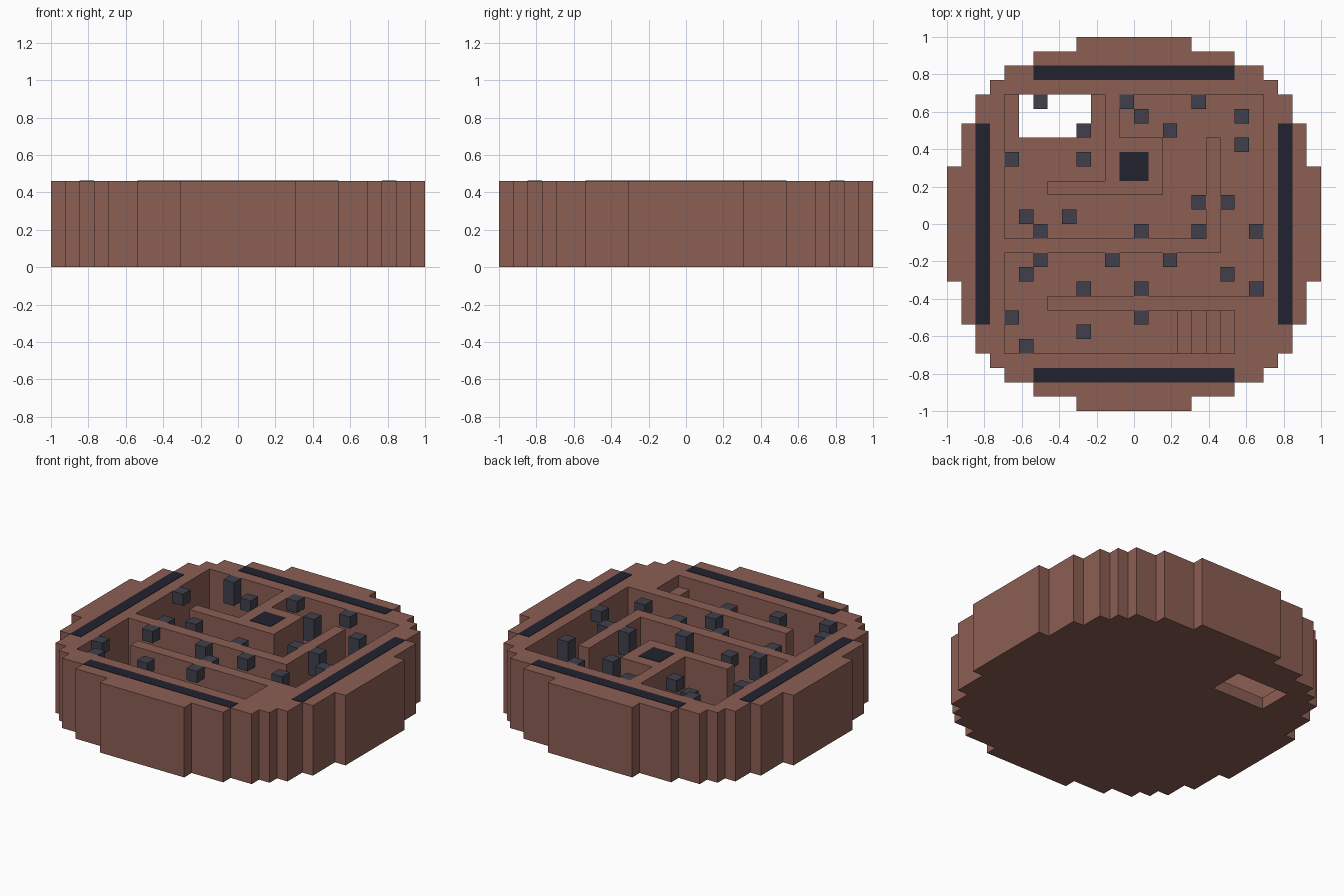
import bpy
import bmesh

UNIT = 2 / 26          # one block of the layout
FLOOR, TOP = 1, 6      # levels in blocks

default = bpy.data.objects.get("Cube")
if default:
    bpy.data.objects.remove(default, do_unlink=True)


def make_material(name, color):
    mat = bpy.data.materials.new(name)
    mat.use_nodes = True
    mat.diffuse_color = (*color, 1)
    bsdf = next(n for n in mat.node_tree.nodes if n.type == 'BSDF_PRINCIPLED')
    bsdf.inputs["Base Color"].default_value = (*color, 1)
    bsdf.inputs["Roughness"].default_value = 0.9
    return mat


clay = make_material("brown clay", (0.26, 0.112, 0.087))
slate = make_material("grey slate", (0.052, 0.051, 0.073))
ink = make_material("dark inlay", (0.0150, 0.0158, 0.027))


def prism(name, outline, bottom, top, mat):
    """Extrude a flat outline, given in blocks, between two levels."""
    bm = bmesh.new()
    base = bm.faces.new([bm.verts.new((x * UNIT, y * UNIT, bottom * UNIT))
                         for x, y in outline])
    ext = bmesh.ops.extrude_face_region(bm, geom=[base])
    moved = [v for v in ext["geom"] if isinstance(v, bmesh.types.BMVert)]
    bmesh.ops.translate(bm, verts=moved, vec=(0, 0, (top - bottom) * UNIT))
    bmesh.ops.recalc_face_normals(bm, faces=bm.faces)
    mesh = bpy.data.meshes.new(name)
    bm.to_mesh(mesh)
    bm.free()
    mesh.materials.append(mat)
    obj = bpy.data.objects.new(name, mesh)
    bpy.context.collection.objects.link(obj)
    return obj


def box(name, x0, y0, x1, y1, bottom, top, mat):
    return prism(name, [(x0, y0), (x1, y0), (x1, y1), (x0, y1)], bottom, top, mat)


def cut(target, cutter):
    cutter.hide_render = True
    mod = target.modifiers.new("cut", 'BOOLEAN')
    mod.operation = 'DIFFERENCE'
    mod.solver = 'EXACT'
    mod.object = cutter
    bpy.context.view_layer.objects.active = target
    bpy.ops.object.modifier_apply(modifier=mod.name)
    bpy.data.objects.remove(cutter, do_unlink=True)


# Stepped round body: one quarter of the outline turned four times
quarter = [(13, 4), (12, 4), (12, 7), (11, 7), (11, 9), (10, 9),
           (10, 10), (9, 10), (9, 11), (7, 11), (7, 12), (4, 12), (4, 13)]
outline = []
for turn in range(4):
    outline += quarter
    quarter = [(-y, x) for x, y in quarter]
body = prism("cave_body", outline, 0, TOP, clay)

# Winding passage sunk into the body
passage = [(-9, 9), (-9, -1), (5, -1), (5, 6), (6, 6), (6, -2), (-9, -2),
           (-9, -9), (7, -9), (7, -6), (-6, -6), (-6, -5), (9, -5), (9, 9),
           (-1, 9), (-1, 6), (2, 6), (2, 2), (-6, 2), (-6, 3), (-2, 3), (-2, 9)]
cut(body, prism("passage_cutter", passage, FLOOR, TOP + 1, clay))

# Pit through the floor at the end of the passage
cut(body, box("pit_cutter", -8, 6, -3, 9, -1, FLOOR + 1, clay))

# Stairs down from the rim
for step in range(4):
    box(f"stair_{step + 1}", 3 + step, -9, 4 + step, -6, FLOOR, FLOOR + 1 + step, clay)

# Stone spikes hanging from the ceiling level
short = [(-4, 6), (-9, 4), (-1, 8), (4, 8), (-5, 0), (8, -1), (-7, -3),
         (2, -3), (6, -4), (0, -5), (-9, -7), (0, -7), (-4, -8), (-8, -9)]
long = [(-7, 8), (2, 6), (7, 5), (-7, -1), (0, -1), (4, 1), (6, 1), (-2, -3)]
for length, spots in ((1, short), (2, long)):
    for x, y in spots:
        box("hanging_spike", x, y, x + 1, y + 1, TOP - length, TOP, slate)

# Stone spikes standing on the floor
standing = [(0, 7), (7, 7), (-8, 0), (4, -1), (-8, -4), (-4, -5), (8, -5)]
for x, y in standing:
    box("standing_spike", x, y, x + 1, y + 1, FLOOR, FLOOR + 1, slate)
box("tall_standing_spike", -4, 4, -3, 5, FLOOR, FLOOR + 3, slate)

# Thin dark inlays: four rim strips and the square on the inner block
PLATE = TOP + 0.03
for side in (-1, 1):
    y0, y1 = sorted((10 * side, 11 * side))
    box("rim_strip", -7, y0, 7, y1, TOP, PLATE, ink)
    box("rim_strip", y0, -7, y1, 7, TOP, PLATE, ink)
box("centre_square", -1, 3, 1, 5, TOP, PLATE, ink)
